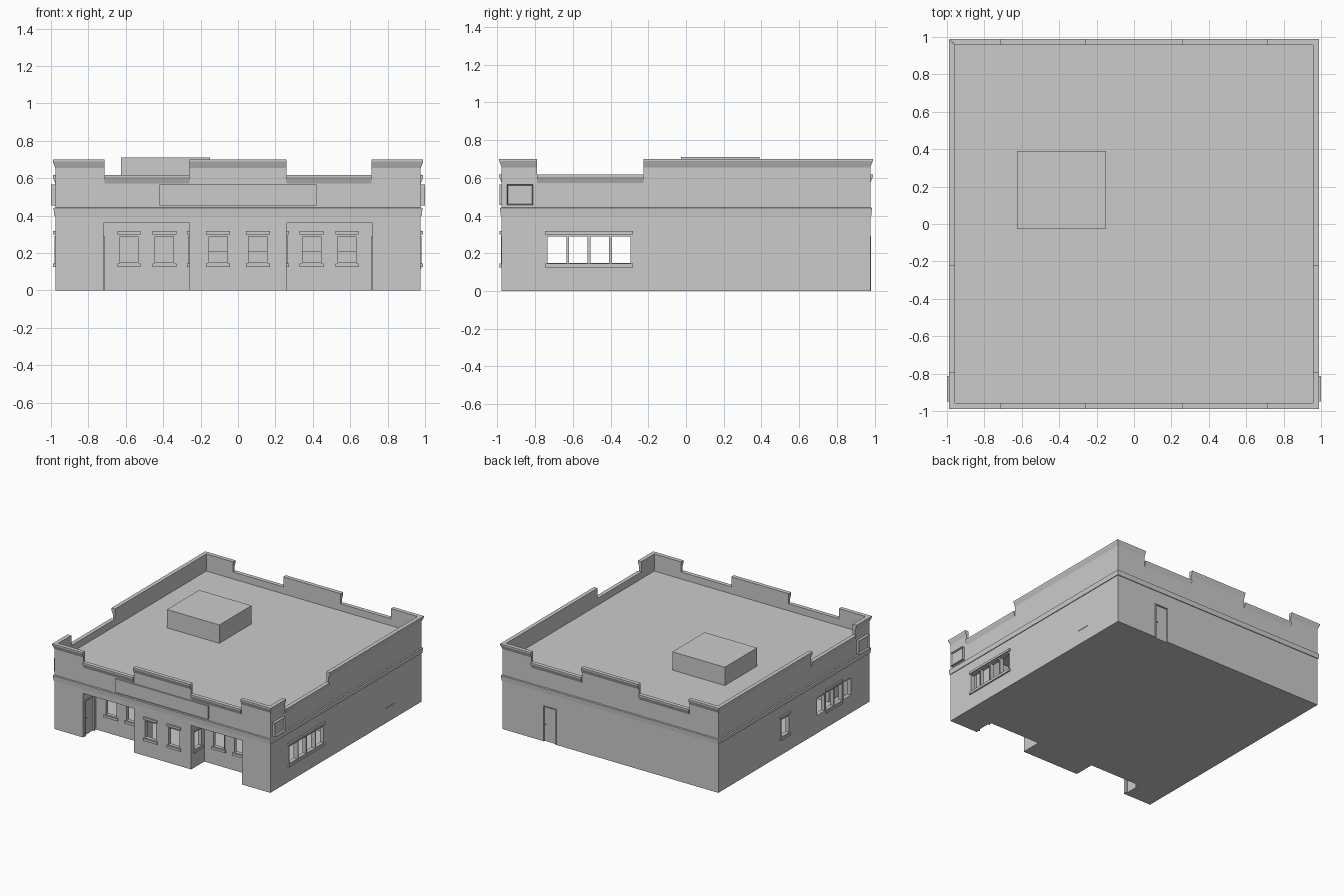
import bpy, bmesh, math
from mathutils import Matrix

if "Cube" in bpy.data.objects:
    bpy.data.objects.remove(bpy.data.objects["Cube"])

W = 0.977        # wall face distance from centre
ROOF = 0.56
WZ0, WZ1 = 0.147, 0.29   # window heights


def finish(bm, name):
    bmesh.ops.recalc_face_normals(bm, faces=bm.faces)
    me = bpy.data.meshes.new(name)
    bm.to_mesh(me)
    bm.free()
    ob = bpy.data.objects.new(name, me)
    bpy.context.collection.objects.link(ob)
    return ob


def turn(k):
    # side 0 faces front, 1 right, 2 back, 3 left
    return Matrix.Rotation(k * math.pi / 2, 4, 'Z')


def add_box(bm, x, y, z, k=0):
    m = (turn(k) @ Matrix.Translation(((x[0] + x[1]) / 2, (y[0] + y[1]) / 2, (z[0] + z[1]) / 2))
         @ Matrix.Diagonal((x[1] - x[0], y[1] - y[0], z[1] - z[0], 1)))
    return bmesh.ops.create_cube(bm, size=1, matrix=m)


def box(name, x, y, z, k=0):
    bm = bmesh.new()
    add_box(bm, x, y, z, k)
    return finish(bm, name)


def add_run(bm, k, a0, a1, profile):
    # sweep an (outward, z) profile along one side, mitred at the corners
    def end(a, d):
        return math.copysign(d, a) if abs(a) > 0.97 else a
    rings = [[bm.verts.new(turn(k) @ Matrix.Translation((end(a, d), -d, z)).translation)
              for d, z in profile] for a in (a0, a1)]
    n = len(profile)
    for i in range(n):
        j = (i + 1) % n
        bm.faces.new((rings[0][i], rings[0][j], rings[1][j], rings[1][i]))
    bm.faces.new(rings[0])
    bm.faces.new(rings[1])


def prism(name, pts, z0, z1):
    bm = bmesh.new()
    f = bm.faces.new([bm.verts.new((x, y, z0)) for x, y in pts])
    g = bmesh.ops.extrude_face_region(bm, geom=[f])
    bmesh.ops.translate(bm, vec=(0, 0, z1 - z0),
                        verts=[v for v in g['geom'] if isinstance(v, bmesh.types.BMVert)])
    return finish(bm, name)


# Openings: (side, wall distance, list of spans along that wall)
side = [(-0.735, -0.632), (-0.622, -0.519), (-0.508, -0.405), (-0.395, -0.292)]
flip = lambda spans: [(-b, -a) for a, b in spans]
bay = [(-0.632, -0.532), (-0.445, -0.342)]
windows = [(1, W, side), (3, W, flip(side)), (3, W, [(-0.17, -0.065)]),
           (1, 0.26, [(-0.94, -0.845)]), (3, 0.26, [(0.845, 0.94)])]
windows += [(0, 0.807, [s]) for s in bay + flip(bay)]
windows += [(0, W, [s]) for s in [(-0.158, -0.055), (0.055, 0.158)]]
doors = [(2, W, -0.605, -0.495), (1, -0.72, -0.945, -0.835), (3, -0.72, 0.835, 0.945)]

# Building shell, hollowed, with entrance bays and openings cut out
body = box("building_walls", (-W, W), (-W, W), (0, ROOF))
cutters = [box("bay_cut", x, (-1.1, -0.807), (-0.1, 0.36)) for x in ((-0.72, -0.26), (0.26, 0.72))]
half = [(0.23, -0.947), (0.23, -0.777), (0.75, -0.777), (0.75, -0.947), (0.947, -0.947), (0.947, 0.947)]
cutters.append(prism("room_cut", half + [(-x, y) for x, y in reversed(half)], 0.012, 0.53))
for k, d, spans in windows:
    for s in spans:
        cutters.append(box("window_cut", s, (-d - 0.02, -d + 0.05), (WZ0, WZ1), k))
for k, d, a, b in doors:
    cutters.append(box("door_cut", (a, b), (-d - 0.02, -d + 0.01), (-0.05, 0.285), k))
bpy.context.view_layer.objects.active = body
for c in cutters:
    m = body.modifiers.new("cut", 'BOOLEAN')
    m.operation, m.solver, m.object = 'DIFFERENCE', 'EXACT', c
    bpy.ops.object.modifier_apply(modifier=m.name)
    bpy.data.objects.remove(c)

# Stepped parapet with flared cap
HI, LO = 0.70, 0.617
ends = [(-1, -0.715, HI), (-0.715, -0.26, LO), (-0.26, 0.26, HI), (0.26, 0.715, LO), (0.715, 1, HI)]
right = [(-1, -0.79, HI), (-0.79, -0.225, LO), (-0.225, 1, HI)]
left = [(-b, -a, z) for a, b, z in right]
bm = bmesh.new()
for k, segs in enumerate((ends, right, ends, left)):
    for a, b, z in segs:
        add_run(bm, k, a, b, [(0.957, ROOF - 0.005), (W, ROOF - 0.005), (W, z - 0.045),
                              (0.990, z - 0.012), (0.990, z), (0.957, z)])
finish(bm, "parapet")

# Belt course around the building
bm = bmesh.new()
for k in range(4):
    add_run(bm, k, -1, 1, [(W - 0.005, 0.40), (0.983, 0.40), (0.986, 0.44), (W - 0.005, 0.445)])
finish(bm, "belt_course")

# Window frames, sills and headers
for k, d, spans in windows:
    a, b = spans[0][0], spans[-1][1]
    bm = bmesh.new()
    add_box(bm, (a - 0.012, b + 0.012), (-d - 0.012, -d + 0.01), (WZ0 - 0.022, WZ0 - 0.002), k)
    add_box(bm, (a - 0.012, b + 0.012), (-d - 0.012, -d + 0.01), (WZ1 + 0.01, WZ1 + 0.028), k)
    for s in spans:
        for x in (s[0] - 0.002, s[1] - 0.002):
            add_box(bm, (x, x + 0.004), (-d - 0.004, -d + 0.02), (WZ0, WZ1), k)
        for z in (WZ0 - 0.002, WZ1 - 0.002):
            add_box(bm, s, (-d - 0.004, -d + 0.02), (z, z + 0.004), k)
    finish(bm, "window_trim")

# Door frames and knobs
for k, d, a, b in doors:
    bm = bmesh.new()
    for x in (a - 0.007, b):
        add_box(bm, (x, x + 0.007), (-d - 0.005, -d + 0.01), (0, 0.292), k)
    add_box(bm, (a, b), (-d - 0.005, -d + 0.01), (0.285, 0.292), k)
    bmesh.ops.create_icosphere(bm, subdivisions=1, radius=0.006,
                               matrix=turn(k) @ Matrix.Translation((a + 0.015, -d + 0.002, 0.14)))
    finish(bm, "door_trim")


# Blank sign boards with a recessed face
def sign(name, k, x, y, rim, depth):
    bm = bmesh.new()
    add_box(bm, x, y, (0.455, 0.565), k)
    out = turn(k).to_3x3() @ Matrix.Translation((0, -1, 0)).translation
    bm.normal_update()
    face = max(bm.faces, key=lambda f: f.normal.dot(out))
    if rim:
        bmesh.ops.inset_region(bm, faces=[face], thickness=rim)
        bmesh.ops.translate(bm, verts=face.verts, vec=-out * depth)
    finish(bm, name)


sign("front_sign", 0, (-0.42, 0.42), (-0.988, -0.97), 0, 0)
sign("right_sign", 1, (-0.95, -0.812), (-1.0, -0.97), 0.008, 0.012)
sign("left_sign", 3, (0.812, 0.95), (-1.0, -0.97), 0.008, 0.012)

# Rooftop unit, wall slot and interior
box("rooftop_unit", (-0.625, -0.15), (-0.027, 0.39), (ROOF - 0.005, 0.71))
box("wall_slot", (0.52, 0.63), (-0.981, -0.97), (0.117, 0.123), 1)
box("partition_wall", (-0.95, 0.95), (0.46, 0.48), (0.01, 0.535))
box("counter", (-0.2, 0.70), (0.1, 0.2), (0.01, 0.21))
